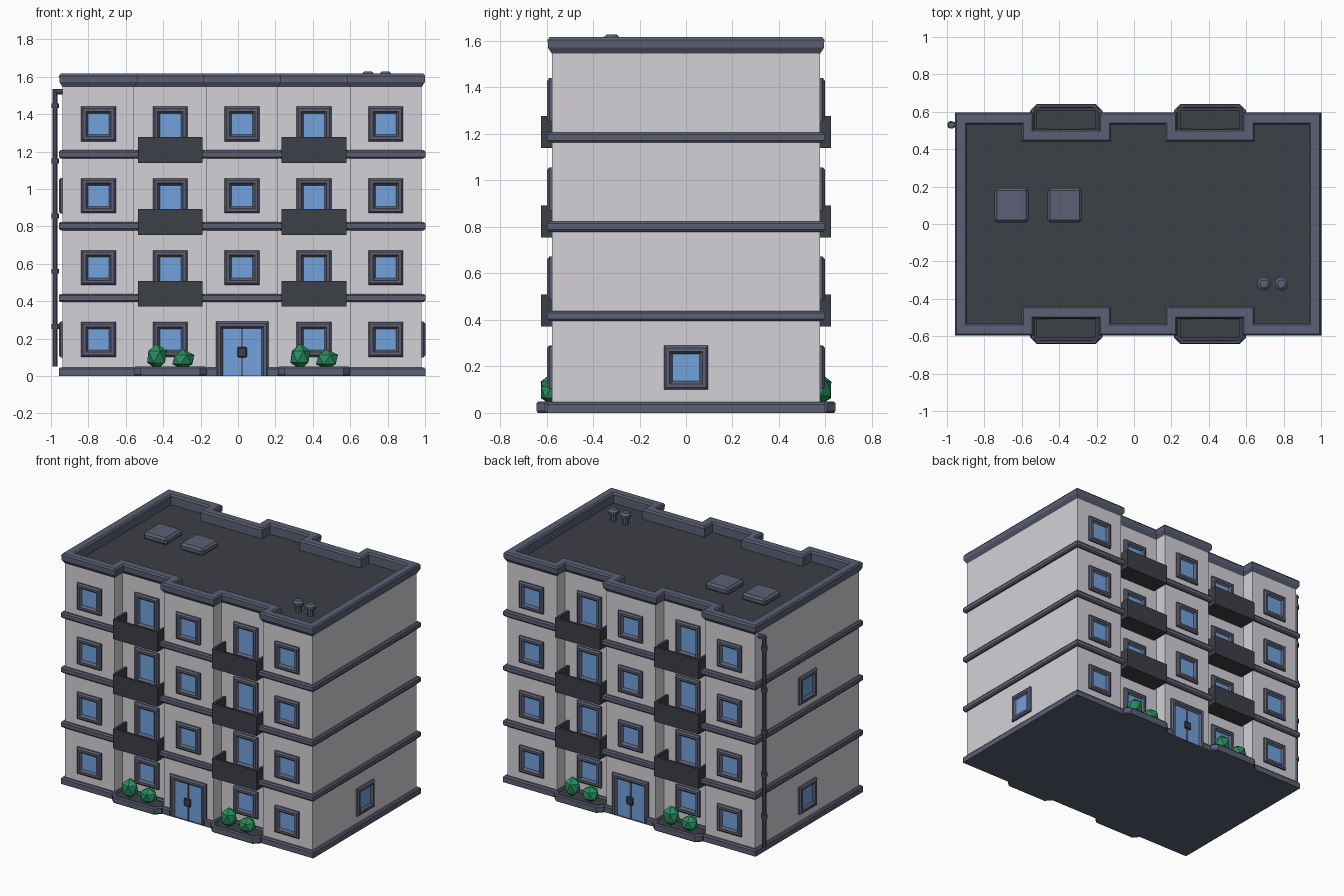
import bpy, bmesh, math, random
from mathutils import Matrix, Vector

if "Cube" in bpy.data.objects:
    bpy.data.objects.remove(bpy.data.objects["Cube"])

random.seed(4)
CX, W, D, R = 0.022, 0.96, 0.577, 0.487   # centre x, half width, half depth, recess depth
BAY, HALF, FLOOR = 0.384, 0.193, 0.384


def material(name, rgb):
    m = bpy.data.materials.new(name)
    m.diffuse_color = (*rgb, 1)
    m.use_nodes = True
    m.node_tree.nodes["Principled BSDF"].inputs["Base Color"].default_value = m.diffuse_color
    return m


WALL = material("pale plaster", (0.66, 0.64, 0.68))
TRIM = material("slate trim", (0.105, 0.115, 0.175))
DARK = material("dark roofing", (0.045, 0.05, 0.062))
GLASS = material("blue glass", (0.17, 0.36, 0.72))
LEAF = material("green leaf", (0.02, 0.27, 0.11))


def rot_z(a):
    return Matrix.Rotation(a, 4, 'Z')


def finish(name, bm, mats, mat=Matrix()):
    me = bpy.data.meshes.new(name)
    bm.normal_update()
    bm.to_mesh(me)
    bm.free()
    me.transform(Matrix.Translation((CX, 0, 0)) @ mat)
    for m in mats:
        me.materials.append(m)
    ob = bpy.data.objects.new(name, me)
    bpy.context.collection.objects.link(ob)
    return ob


def loft(name, rings, mats, mat=Matrix(), cap0=False, cap1=False, closed=False, cap_mat=0):
    """Skin a stack of matching point rings."""
    bm = bmesh.new()
    vs = [[bm.verts.new(p) for p in r] for r in rings]
    n = len(vs[0])
    pairs = list(zip(vs, vs[1:])) + ([(vs[-1], vs[0])] if closed else [])
    for a, b in pairs:
        for i in range(n):
            j = (i + 1) % n
            bm.faces.new((a[i], a[j], b[j], b[i]))
    if cap0:
        bm.faces.new(vs[0][::-1])
    if cap1:
        bm.faces.new(vs[-1]).material_index = cap_mat
    return finish(name, bm, mats, mat)


def box(name, lo, hi, m, mat=Matrix(), bevel=0.0):
    bm = bmesh.new()
    bmesh.ops.create_cube(bm, size=1)
    lo, hi = Vector(lo), Vector(hi)
    for v in bm.verts:
        v.co = Vector((v.co[i] * (hi - lo)[i] + (hi + lo)[i] / 2 for i in range(3)))
    if bevel:
        bmesh.ops.bevel(bm, geom=bm.edges[:], offset=bevel, segments=1, affect='EDGES')
    return finish(name, bm, [m], mat)


def outline(o, z, notch=False):
    """Footprint with recessed balcony bays, grown outwards by o."""
    front = [(-W - o, -D - o)]
    for c in (-BAY, BAY):
        a, b = c - HALF + o, c + HALF - o
        front += [(a, -D - o), (a, -R - o), (b, -R - o), (b, -D - o)]
        if notch and c < 0:
            y = -D - min(o, 0)
            front += [(-0.135, -D - o), (-0.135, y), (0.135, y), (0.135, -D - o)]
    front.append((W + o, -D - o))
    return [(x, y, z) for x, y in front] + [(-x, -y, z) for x, y in front]


# walls with flat roof
loft("walls", [outline(0, 0.01), outline(0, 1.545)], [WALL, DARK], cap0=True, cap1=True, cap_mat=1)

# base plinth, cut away at the doors
base = [(-0.005, 0), (0.02, 0), (0.02, 0.037), (0.012, 0.046), (-0.005, 0.046)]
loft("base_plinth", [outline(o, z, True) for o, z in base], [TRIM], cap0=True)

# floor bands
band = [(-0.005, -0.022), (0.012, -0.022), (0.02, -0.013), (0.02, 0.013), (0.012, 0.022), (-0.005, 0.022)]
for k in (1, 2, 3):
    loft(f"floor_band_{k}", [outline(o, 0.033 + k * FLOOR + z) for o, z in band], [TRIM])

# roof parapet
para = [(0, 1.545), (0.017, 1.572), (0.018, 1.605), (0.01, 1.616),
        (-0.037, 1.616), (-0.046, 1.605), (-0.046, 1.54), (-0.02, 1.54)]
loft("parapet", [outline(o, z) for o, z in para], [TRIM], closed=True)


def window(name, mat, hw, z0, z1, sill=True):
    """Chamfered frame with a glass pane; outward is local -y."""
    prof = [(0, -0.005), (0, 0.011), (0.01, 0.02), (0.025, 0.02), (0.037, 0.005)]
    rings = []
    for inset, d in prof:
        a, b = hw - inset, z0 + (inset if sill else 0)
        rings.append([(-a, -d, b), (a, -d, b), (a, -d, z1 - inset), (-a, -d, z1 - inset)])
    loft(name, rings, [TRIM, GLASS], mat, cap1=True, cap_mat=1)


def bush(name, x, y, z, size, mat):
    bm = bmesh.new()
    bmesh.ops.create_icosphere(bm, subdivisions=1, radius=1)
    for v in bm.verts:
        s = random.uniform(0.95, 1.05)
        v.co = Vector((x + v.co.x * size[0] * s, y + v.co.y * size[1] * s, z + v.co.z * size[2]))
    finish(name, bm, [LEAF], mat)


# matching front and back facades
for side, ang in (("front", 0), ("back", math.pi)):
    T = rot_z(ang)
    for i in range(-2, 3):
        recessed = i % 2 == 1
        M = T @ Matrix.Translation((i * BAY, -R if recessed else -D, 0))
        for k in range(4):
            z = k * FLOOR
            tag = f"{side}_{i + 3}_{k + 1}"
            if i == 0 and k == 0:
                # entrance door with double leaf and handle
                window(f"{side}_entrance", M, 0.14, 0.0, 0.29, False)
                box(f"{side}_door_mullion", (-0.005, -0.011, 0), (0.005, -0.003, 0.255), TRIM, M)
                box(f"{side}_door_handle", (-0.025, -0.02, 0.1), (0.025, -0.004, 0.155), DARK, M, 0.005)
            elif recessed and k:
                window(f"balcony_door_{tag}", M, 0.093, z + 0.045, z + 0.288)
                # balcony tray
                B, zb, zt = T @ Matrix.Translation((i * BAY, 0, z)), -0.013, 0.125
                f = -0.623
                box(f"balcony_floor_{tag}", (-0.173, f, zb), (0.173, -R, 0.04), DARK, B)
                box(f"balcony_front_{tag}", (-0.173, f, zb), (0.173, f + 0.016, zt), DARK, B)
                for s in (-1, 1):
                    x0, x1 = sorted((s * 0.173, s * 0.157))
                    box(f"balcony_side_{tag}", (x0, f, zb), (x1, -R, zt), DARK, B)
            else:
                window(f"window_{tag}", M, 0.093, z + 0.102, z + 0.288)
        if recessed:
            # planter with chamfered corners, and two bushes
            P = T @ Matrix.Translation((i * BAY, 0, 0))

            def tray(o, z):
                w, f, c = 0.193 + o, -0.642 - o, 0.035
                return [(-w, -R, z), (-w, f + c, z), (-w + c, f, z), (w - c, f, z), (w, f + c, z), (w, -R, z)]
            loft(f"planter_{side}_{i}", [tray(-0.004, 0), tray(0, 0.008), tray(0, 0.042), tray(-0.006, 0.05),
                 tray(-0.016, 0.05), tray(-0.02, 0.035)], [TRIM, DARK], P, True, True, cap_mat=1)
            bush(f"tall_bush_{side}_{i}", -0.072, -0.577, 0.103, (0.06, 0.054, 0.07), P)
            bush(f"low_bush_{side}_{i}", 0.07, -0.577, 0.088, (0.064, 0.054, 0.055), P)

# side windows
for name, ang, k in (("right", 1, 0), ("left_low", -1, 0), ("left_high", -1, 2)):
    M = rot_z(ang * math.pi / 2) @ Matrix.Translation((0, -W, 0))
    window(f"side_window_{name}", M, 0.095, k * FLOOR + 0.1, k * FLOOR + 0.29)


def cylinder(name, r1, r2, start, end, n=10):
    bm = bmesh.new()
    a, b = Vector(start) - Vector((CX, 0, 0)), Vector(end) - Vector((CX, 0, 0))
    q = (b - a).to_track_quat('Z', 'Y').to_matrix().to_4x4()
    bmesh.ops.create_cone(bm, cap_ends=True, segments=n, radius1=r1, radius2=r2, depth=(b - a).length,
                          matrix=Matrix.Translation((a + b) / 2) @ q)
    ob = finish(name, bm, [TRIM])
    bpy.context.view_layer.objects.active = ob
    ob.select_set(True)
    bpy.ops.object.shade_smooth_by_angle()
    ob.select_set(False)


# drain pipe with collars
PX, PY = -0.978, 0.53
cylinder("drain_pipe", 0.015, 0.015, (PX, PY, 0.05), (PX, PY, 1.535))
cylinder("drain_elbow", 0.015, 0.015, (PX - 0.013, PY, 1.52), (-0.93, PY, 1.52))
for z in (0.265, 0.56, 0.855, 1.15, 1.445):
    cylinder("pipe_collar", 0.021, 0.021, (PX, PY, z - 0.013), (PX, PY, z + 0.013))

# roof hatches and vents
for x in (-0.655, -0.37):
    box("roof_hatch", (x - CX - 0.092, 0.008, 1.54), (x - CX + 0.092, 0.192, 1.592), TRIM, bevel=0.014)
for x in (0.695, 0.788):
    cylinder("vent_stem", 0.022, 0.022, (x, -0.32, 1.54), (x, -0.32, 1.6))
    cylinder("vent_rim", 0.037, 0.037, (x, -0.32, 1.595), (x, -0.32, 1.613))
    cylinder("vent_cap", 0.037, 0.022, (x, -0.32, 1.613), (x, -0.32, 1.627))
